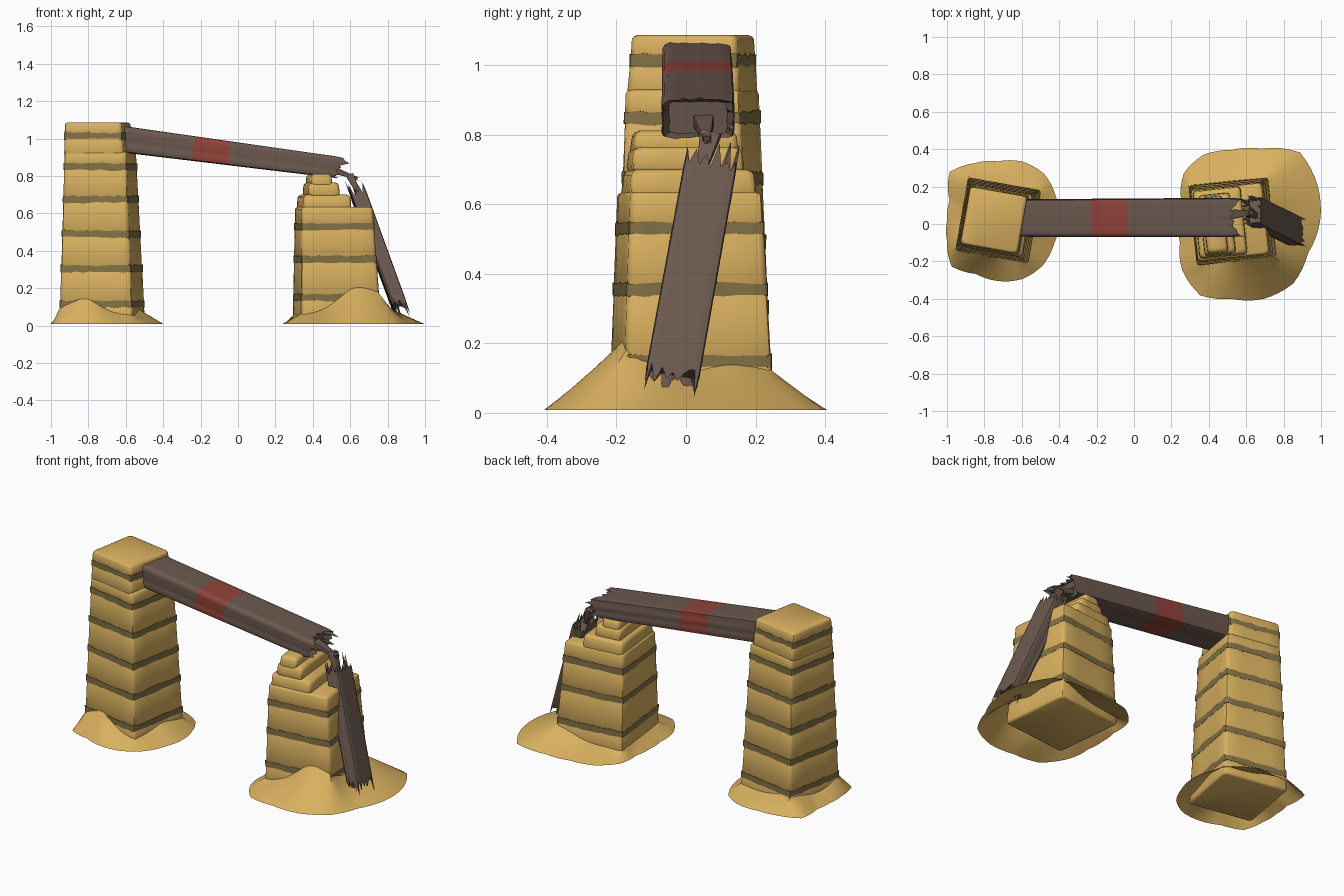
import bpy, bmesh, math, random
from math import sin, cos, radians, pi
from mathutils import Vector, Matrix

random.seed(4)
if "Cube" in bpy.data.objects:
    bpy.data.objects.remove(bpy.data.objects["Cube"], do_unlink=True)


def material(name, rgb):
    m = bpy.data.materials.new(name)
    m.use_nodes = True
    m.diffuse_color = (*rgb, 1)
    m.node_tree.nodes["Principled BSDF"].inputs["Base Color"].default_value = (*rgb, 1)
    return m


SAND = material("sandstone", (0.69, 0.435, 0.115))
MORTAR = material("dark mortar", (0.23, 0.17, 0.06))
WOOD = material("weathered wood", (0.148, 0.1, 0.078))
RED = material("faded red paint", (0.285, 0.058, 0.042))


def jit(a):
    return random.uniform(-a, a)


def loft(name, rings, mats, caps=(True, True), painted=()):
    """Skin a list of closed rings; rings listed in painted use the second material."""
    bm = bmesh.new()
    loops = [[bm.verts.new(p) for p in ring] for ring in rings]
    n = len(rings[0])
    for k, (a, b) in enumerate(zip(loops, loops[1:])):
        for i in range(n):
            j = (i + 1) % n
            bm.faces.new((a[i], a[j], b[j], b[i])).material_index = int(k in painted)
    for use, loop in zip(caps, (loops[0], loops[-1])):
        if use:
            bm.faces.new(loop)
    bmesh.ops.recalc_face_normals(bm, faces=bm.faces)
    mesh = bpy.data.meshes.new(name)
    bm.to_mesh(mesh)
    bm.free()
    for m in mats:
        mesh.materials.append(m)
    ob = bpy.data.objects.new(name, mesh)
    bpy.context.collection.objects.link(ob)
    bpy.ops.object.select_all(action='DESELECT')
    ob.select_set(True)
    bpy.context.view_layer.objects.active = ob
    bpy.ops.object.shade_smooth_by_angle(angle=radians(38))
    return ob


def outline(hx, hy, r, m):
    """Rounded rectangle with m extra points along each side."""
    arcs = []
    for k, (sx, sy) in enumerate(((1, 1), (-1, 1), (-1, -1), (1, -1))):
        arcs.append([Vector((sx * (hx - r) + r * cos(k * pi / 2 + a),
                             sy * (hy - r) + r * sin(k * pi / 2 + a)))
                     for a in (0, pi / 4, pi / 2)])
    pts = []
    for k in range(4):
        pts += arcs[k]
        a, b = arcs[k][-1], arcs[(k + 1) % 4][0]
        pts += [a.lerp(b, (i + 1) / (m + 1)) for i in range(m)]
    return pts


def stone(name, c0, c1, h0, h1, z0, z1, rot, bevel=0.012):
    """Tapered stone course with softened edges; h0, h1 are half sizes (x, y)."""
    turn = Matrix.Rotation(rot, 2)
    rings = []
    lean = [jit(0.003) for _ in range(4 * 6)]
    for z, inset in ((z0, bevel), (z0 + bevel * 0.4, bevel * 0.3), (z0 + bevel, 0),
                     (z1 - bevel, 0), (z1 - bevel * 0.4, bevel * 0.3), (z1, bevel)):
        t = (z - z0) / (z1 - z0)
        c = Vector(c0).lerp(Vector(c1), t)
        h = Vector(h0).lerp(Vector(h1), t)
        ring = []
        for p, l in zip(outline(h.x - inset, h.y - inset, 0.018, 3), lean):
            q = turn @ (p * (1 + l)) + c
            ring.append((q.x, q.y, z))
        rings.append(ring)
    loft(name, rings, [SAND])


def mortar_band(name, c, h, z, rot):
    """Thin uneven band standing slightly proud of the wall."""
    turn = Matrix.Rotation(rot, 2)
    tilt = jit(0.02)
    shape = outline(h + 0.002, h + 0.002, 0.012, 9)
    low, high = [[jit(0.004) for _ in shape] for _ in range(2)]
    rings = []
    for side, inset, wob in ((-1, 0.025, low), (-1, 0, low), (1, 0, high), (1, 0.025, high)):
        ring = []
        for p, w in zip(shape, wob):
            q = turn @ (p * (1 - inset / h + w * 0.8)) + Vector(c)
            ring.append((q.x, q.y, z + side * 0.018 + w + tilt * p.x))
        rings.append(ring)
    loft(name, rings, [MORTAR])


def tower(name, base, top, h0, h1, bands, z_end, rot):
    """Stack of stone courses separated by mortar bands, tapering upward."""
    def at(z):
        t = z / z_end
        return Vector(base).lerp(Vector(top), t), h0 + (h1 - h0) * t
    edges = [0.01] + bands + [z_end]
    for k, (a, b) in enumerate(zip(edges, edges[1:])):
        (ca, ha), (cb, hb) = at(a), at(b)
        stone(f"{name}_course_{k + 1}", ca, cb, (ha, ha), (hb, hb), a, b, rot)
    for k, z in enumerate(bands):
        c, h = at(z)
        mortar_band(f"{name}_mortar_{k + 1}", c, h, z, rot)


def mound(name, centre, radii, half, rot, base, bumps):
    """Drifted sand skirt, open below, rising toward the tower walls."""
    n, steps = 64, 6
    rings = []
    for s in range(steps + 1):
        t = s / steps
        ring = []
        for i in range(n):
            a = 2 * pi * i / n
            f = i * len(radii) / n
            k = int(f)
            r_out = radii[k] + (radii[(k + 1) % len(radii)] - radii[k]) * (f - k)
            r_in = 0.96 * half / max(abs(cos(a - rot)), abs(sin(a - rot)))
            h = base
            for ang, amp, width in bumps:
                d = (a - radians(ang) + pi) % (2 * pi) - pi
                h += amp * math.exp(-(d / width) ** 2)
            r = r_out + (r_in - r_out) * t
            ring.append((centre[0] + r * cos(a), centre[1] + r * sin(a), 0.008 + h * t))
        rings.append(ring)
    loft(name, rings, [SAND], (False, False))


def timber(name, start, end, across, size0, size1, stops, jag, mats=(WOOD,), painted=(), tips=0):
    """Grooved timber; jag gives splinter length at the start and the end."""
    start, end = Vector(start), Vector(end)
    axis = (end - start).normalized()
    side = (Vector(across) - axis * axis.dot(Vector(across))).normalized()
    up = axis.cross(side)
    count = len(outline(1, 1, 0.1, 7))
    groove = [random.choice((0, 0, 0.01, 0.02, 0.05)) for _ in range(count)]
    spikes = [[random.random() ** 1.6 * (1 if i % 2 else 0.35) for i in range(count)] for _ in jag]

    def ring(t, scale=1.0, spike=None, length=0.0):
        hw, ht = Vector(size0).lerp(Vector(size1), t)
        out = []
        for i, p in enumerate(outline(hw, ht, min(hw, ht) * 0.28, 7)):
            g = scale * (1 - groove[i] * (0.7 + jit(0.3)))
            reach = length * (spike[i] if spike else 0)
            if spike and t == 1:
                reach += tips * abs(p.x / hw) ** 3 * (0.6 + 0.4 * p.y / ht)
            out.append(start.lerp(end, t) + side * p.x * g + up * p.y * g + axis * reach)
        return out

    rings = [ring(t) for t in stops]
    shift = 0
    if jag[0]:
        rings = [ring(0, 0.35), ring(0, 0.8), ring(0, 0.97, spikes[0], -jag[0])] + rings
        shift = 3
    if jag[1]:
        rings += [ring(1, 0.97, spikes[1], jag[1]), ring(1, 0.8), ring(1, 0.35)]
    loft(name, rings, mats, painted=[p + shift for p in painted])


# Tall tower with a cap that carries the beam
tall_rot = radians(-10)
cap_low, cap_mid, cap_top = (-0.743, 0.018), (-0.748, 0.02), (-0.75, 0.02)
tower("tall_tower", (-0.725, 0.02), (-0.736, 0.018), 0.2, 0.167,
      [0.115, 0.305, 0.49, 0.675, 0.85], 0.93, tall_rot)
stone("tall_tower_cap_lower", cap_low, cap_mid, (0.163, 0.165), (0.157, 0.158), 0.91, 1.013, tall_rot)
stone("tall_tower_cap_upper", cap_mid, cap_top, (0.157, 0.158), (0.153, 0.154), 1.013, 1.087, tall_rot)
mortar_band("tall_tower_cap_mortar", cap_mid, 0.157, 1.013, tall_rot)
mound("tall_tower_sand", (-0.727, 0.02),
      [.33, .335, .35, .34, .315, .33, .365, .28, .272, .295, .35, .31, .325, .34, .34, .325],
      0.2, tall_rot, 0.05, [(-118, 0.09, 0.6), (0, 0.03, 0.5), (120, 0.04, 0.6)])

# Broken tower with stepped remains on top
low_rot = radians(6)
tower("broken_tower", (0.53, 0.015), (0.512, 0.01), 0.218, 0.19,
      [0.15, 0.355, 0.53], 0.635, low_rot)
for k, (c, h, z0, z1) in enumerate((((0.46, 0.008), (0.13, 0.186), 0.61, 0.7),
                                    ((0.445, -0.002), (0.085, 0.165), 0.69, 0.765),
                                    ((0.433, -0.005), (0.058, 0.155), 0.74, 0.812))):
    stone(f"broken_tower_step_{k + 1}", c, c, h, (h[0] - 0.005, h[1] - 0.01), z0, z1, low_rot, 0.016)
mound("broken_tower_sand", (0.52, 0.015),
      [.475, .5, .52, .42, .38, .385, .36, .29, .28, .297, .37, .43, .415, .45, .47, .445],
      0.216, low_rot, 0.05, [(-57, 0.15, 0.7), (32, 0.085, 0.7)])

# Cross beam with a painted stripe and a snapped end
timber("cross_beam", (-0.65, 0.032, 1.001), (0.5, 0.035, 0.85), (0, 1, 0),
       (0.1, 0.071), (0.105, 0.058), [0, 0.1, 0.22, 0.357, 0.525, 0.65, 0.8, 0.92, 1],
       (0, 0.06), (WOOD, RED), [3], tips=0.06)

# Fallen half leaning on the broken tower
timber("fallen_beam", (0.648, 0.066, 0.69), (0.857, -0.037, 0.12), (-0.08, 1, 0.05),
       (0.076, 0.042), (0.078, 0.04), [0, 0.15, 0.35, 0.55, 0.75, 0.9, 1], (0.13, 0.09))

# Splinters at the break
for k, (a, b) in enumerate((((0.49, 0.05, 0.84), (0.63, 0.06, 0.79)),
                            ((0.6, 0.07, 0.8), (0.66, 0.04, 0.68)))):
    timber(f"splinter_{k + 1}", a, b, (0, 1, 0), (0.03, 0.02), (0.012, 0.008),
           [0, 0.5, 1], (0.02, 0.03))
